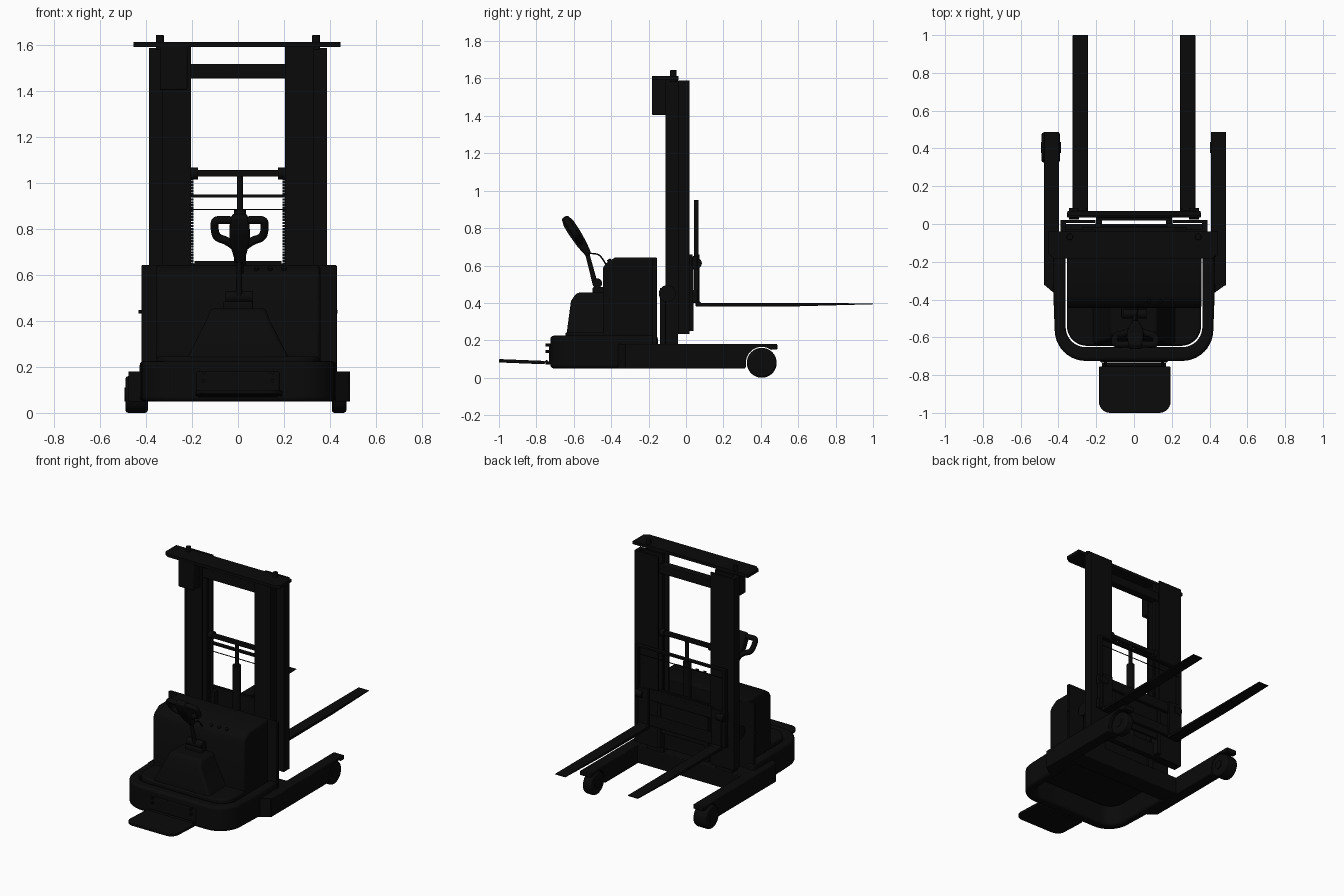
import bpy, bmesh, math
from mathutils import Vector

if "Cube" in bpy.data.objects:
    bpy.data.objects.remove(bpy.data.objects["Cube"])

black = bpy.data.materials.new("black_paint")
black.diffuse_color = (0.003, 0.003, 0.003, 1)
black.use_nodes = True
black.node_tree.nodes["Principled BSDF"].inputs["Base Color"].default_value = black.diffuse_color


def finish(name, bm, bevel=0.0, segs=2):
    bmesh.ops.recalc_face_normals(bm, faces=bm.faces)
    me = bpy.data.meshes.new(name)
    bm.to_mesh(me)
    bm.free()
    ob = bpy.data.objects.new(name, me)
    bpy.context.collection.objects.link(ob)
    me.materials.append(black)
    if bevel:
        m = ob.modifiers.new("bevel", "BEVEL")
        m.width, m.segments, m.limit_method = bevel, segs, "ANGLE"
        m.angle_limit = math.radians(40)
    return ob


def loft(name, rings, bevel=0.0, segs=2):
    """Skin between equal-length closed rings and cap both ends."""
    bm = bmesh.new()
    vs = [[bm.verts.new(p) for p in r] for r in rings]
    n = len(rings[0])
    for a, b in zip(vs, vs[1:]):
        for i in range(n):
            j = (i + 1) % n
            bm.faces.new((a[i], a[j], b[j], b[i]))
    bm.faces.new(vs[0])
    bm.faces.new(vs[-1])
    return finish(name, bm, bevel, segs)


def box(name, x, y, z, bevel=0.0):
    r = [(x[0], y[0]), (x[1], y[0]), (x[1], y[1]), (x[0], y[1])]
    return plan(name, r, z[0], z[1], bevel)


def plan(name, pts, z0, z1, bevel=0.0, segs=2):
    return loft(name, [[(x, y, z) for x, y in pts] for z in (z0, z1)], bevel, segs)


def side(name, pts, x0, x1, bevel=0.0, segs=2):
    return loft(name, [[(x, y, z) for y, z in pts] for x in (x0, x1)], bevel, segs)


def rod(name, a, b, r, r2=None, n=20, bevel=0.0):
    a, b = Vector(a), Vector(b)
    d = b - a
    bm = bmesh.new()
    bmesh.ops.create_cone(bm, cap_ends=True, segments=n, radius1=r,
                          radius2=r if r2 is None else r2, depth=d.length)
    q = d.to_track_quat("Z", "Y").to_matrix().to_4x4()
    q.translation = (a + b) / 2
    bmesh.ops.transform(bm, matrix=q, verts=bm.verts)
    return finish(name, bm, bevel)


def arc(cx, cy, r, a0, a1, n=10):
    return [(cx + r * math.cos(math.radians(a0 + (a1 - a0) * i / n)),
             cy + r * math.sin(math.radians(a0 + (a1 - a0) * i / n))) for i in range(n + 1)]


def tube(name, pts, r):
    cu = bpy.data.curves.new(name, "CURVE")
    cu.dimensions, cu.bevel_depth, cu.bevel_resolution = "3D", r, 3
    cu.use_fill_caps = True
    sp = cu.splines.new("NURBS")
    sp.points.add(len(pts) - 1)
    for p, c in zip(sp.points, pts):
        p.co = (*c, 1)
    sp.order_u, sp.use_endpoint_u = 3, True
    ob = bpy.data.objects.new(name, cu)
    bpy.context.collection.objects.link(ob)
    cu.materials.append(black)


def mx(pts):
    return [(-x, y) for x, y in reversed(pts)]


# Chassis skirt: U-shaped shell with rounded corners
outer = [(0.425, -0.15), (0.428, -0.35)] + arc(0.255, -0.56, 0.165, 0, -90)
inner = [(0.362, -0.15)] + arc(0.255, -0.545, 0.107, 0, -90)
plan("chassis_skirt", outer + mx(outer) + mx(inner)[::-1] + inner[::-1], 0.05, 0.225, 0.018, 3)

# Inner body: low shelf, tapered hood, tall rear housing and back plate
shelf = [(0.355, -0.16)] + arc(0.25, -0.54, 0.105, 0, -90)
plan("battery_shelf", shelf + mx(shelf), 0.18, 0.245, 0.012)
loft("hood", [[(-w, f, z), (w, f, z), (w, -0.42, z), (-w, -0.42, z)]
              for w, f, z in ((0.225, -0.64, 0.23), (0.21, -0.635, 0.26),
                              (0.135, -0.615, 0.41), (0.12, -0.585, 0.455))], 0.015, 3)
side("rear_housing", [(-0.445, 0.2), (-0.445, 0.585), (-0.43, 0.61), (-0.38, 0.643),
                      (-0.158, 0.643), (-0.158, 0.2)], -0.355, 0.358, 0.015, 3)
box("back_plate", (-0.42, 0.43), (-0.18, -0.156), (0.1, 0.643), 0.004)
for i, x in enumerate((0.08, 0.14, 0.2)):
    rod(f"panel_button_{i}", (x, -0.4, 0.61), (x, -0.414, 0.633), 0.011, n=12)

# Bumper panel and fold-down platform
box("bumper_panel", (-0.18, 0.18), (-0.732, -0.715), (0.07, 0.18), 0.006)
plat = arc(0.13, -0.94, 0.06, 0, -90, 6)
plat = [(0.19, -0.755)] + plat + mx(plat) + [(-0.19, -0.755)]
ob = plan("platform", [(x + 0.004, y) for x, y in plat], 0.0, 0.018, 0.004)
for v in ob.data.vertices:
    v.co.z += 0.072 - (v.co.y + 0.755) * 0.04
rod("platform_hinge", (-0.17, -0.745, 0.085), (0.17, -0.745, 0.085), 0.009)
for s in (1, -1):
    for z in (0.08, 0.14, 0.175):
        rod("hinge_bolt", (s * 0.15, -0.72, z), (s * 0.15, -0.75, z), 0.008, n=10)

# Straddle legs with wheel arches, wheels and cross frame
leg = [(-0.325, 0.05), (0.318, 0.05)] + arc(0.405, 0.08, 0.085, 190, 55, 14) + \
      [(0.488, 0.15), (0.488, 0.18), (-0.325, 0.18)]
for s, n, dx, w0, w1 in ((1, "right", 0.003, 0.408, 0.472), (-1, "left", -0.008, 0.392, 0.49)):
    a, b = sorted((s * (0.405 + dx), s * (0.485 + dx)))
    side(n + "_leg", leg, a, b, 0.004)
    plan(n + "_leg_gusset", [(s * x, y) for x, y in
         ((0.38, -0.365), (0.425, -0.365), (0.485 + dx, -0.32), (0.38, -0.32))], 0.05, 0.18)
    rod(n + "_wheel", (s * w0, 0.405, 0.08), (s * w1, 0.405, 0.08), 0.08, n=40, bevel=0.012)
    rod(n + "_hub", (s * (w0 - 0.006), 0.405, 0.08), (s * (w1 + 0.003), 0.405, 0.08), 0.03)
    rod(n + "_side_latch", (s * 0.41, -0.168, 0.44), (s * 0.433, -0.168, 0.44), 0.008, n=12)
box("cross_frame", (-0.42, 0.42), (-0.17, -0.04), (0.055, 0.18), 0.005)


# Mast: nested channel rails, chains, rollers and top covers
def channel(name, s, x0, x1, y0, y1, z0, z1, t=0.014):
    pts = [(x1, y0), (x1, y1), (x0, y1), (x0, y1 - t), (x1 - 2 * t, y1 - t),
           (x1 - 2 * t, y0 + t), (x0, y0 + t), (x0, y0)]
    plan(name, [(s * x, y) for x, y in pts], z0, z1)


for s, n in ((1, "right"), (-1, "left")):
    channel(n + "_front_rail", s, 0.205, 0.33, -0.11, -0.042, 0.12, 1.6)
    channel(n + "_rear_rail", s, 0.205, 0.388, -0.043, 0.02, 0.235, 1.588)
    rod(n + "_top_pin", (s * 0.34, -0.068, 1.58), (s * 0.34, -0.068, 1.645), 0.017, bevel=0.003)
    ob = box(n + "_lift_chain", (s * 0.2 - 0.006, s * 0.2 + 0.006), (-0.03, -0.022), (0.45, 0.46))
    m = ob.modifiers.new("links", "ARRAY")
    m.count, m.use_relative_offset, m.use_constant_offset = 46, False, True
    m.constant_offset_displace = (0, 0, 0.0128)
    rod(n + "_chain_roller", (s * 0.175, -0.02, 1.042), (s * 0.205, -0.02, 1.042), 0.026)
    rod(n + "_mast_motor", (s * 0.2, -0.1, 0.45), (s * 0.36, -0.1, 0.45), 0.045, n=28)
    rod(n + "_lift_post", (s * 0.25, -0.078, 0.15), (s * 0.25, -0.078, 1.56), 0.018)
box("left_top_box", (-0.34, -0.22), (-0.183, -0.105), (1.405, 1.6), 0.006)
plan("top_plate", [(-0.455, -0.16), (-0.42, -0.183), (0.41, -0.183), (0.445, -0.16),
                   (0.445, -0.04), (-0.455, -0.04)], 1.592, 1.613)
box("upper_crossbar", (-0.28, 0.28), (-0.07, -0.015), (1.456, 1.518), 0.004)
box("lower_crossplate", (-0.32, 0.32), (-0.14, -0.11), (0.16, 0.48), 0.005)
box("lower_tie", (-0.38, 0.38), (-0.04, 0.0), (0.24, 0.34))

# Centre lift cylinder and crosshead
rod("lift_cylinder", (0.008, -0.025, 0.24), (0.008, -0.025, 0.885), 0.026)
rod("lift_piston", (0.008, -0.025, 0.88), (0.008, -0.025, 1.045), 0.013)
box("crosshead", (-0.2, 0.2), (-0.038, -0.01), (1.028, 1.056), 0.004)

# Fork carriage, backrest and forks
for n, z0, z1 in (("lower", 0.4, 0.47), ("upper", 0.58, 0.65)):
    box(n + "_carriage_bar", (-0.355, 0.355), (0.035, 0.062), (z0, z1), 0.004)
box("carriage_plate", (-0.19, 0.19), (0.018, 0.034), (0.36, 0.66))
box("backrest_top", (-0.35, 0.35), (0.042, 0.068), (0.938, 0.95))
rod("backrest_wire", (-0.35, 0.055, 0.885), (0.35, 0.055, 0.885), 0.003, n=8)
fork = [(0.052, 0.382), (0.06, 0.38), (0.6, 0.382), (1.0, 0.393), (1.0, 0.398),
        (0.08, 0.4), (0.072, 0.41), (0.072, 0.66), (0.052, 0.66)]
for s, n in ((1, "right"), (-1, "left")):
    a, b = sorted((s * 0.243, s * 0.325))
    side(n + "_fork", fork, a, b, 0.002, 1)
    a, b = sorted((s * 0.33, s * 0.352))
    box(n + "_backrest_post", (a, b), (0.042, 0.068), (0.4, 0.95))
    rod(n + "_carriage_roller", (s * 0.29, 0.055, 0.612), (s * 0.345, 0.055, 0.612), 0.03)
    a, b = sorted((s * 0.17, s * 0.2))
    box(n + "_carriage_guide", (a, b), (-0.02, 0.04), (0.25, 0.64))

# Tiller: pivot base, shaft, head and handle loops
box("tiller_base", (-0.065, 0.065), (-0.5, -0.43), (0.44, 0.485), 0.008)
rod("tiller_pivot", (-0.055, -0.475, 0.505), (0.065, -0.475, 0.505), 0.026)
rod("tiller_shaft", (0.005, -0.485, 0.5), (0.005, -0.535, 0.69), 0.014, 0.011)
H, U, W = Vector((0.007, -0.525, 0.665)), Vector((0, -0.54, 0.84)), Vector((0, 0.84, 0.54))


def hp(a, b, c=0.0):
    return H + Vector((a, 0, 0)) + U * b + W * c


loft("tiller_head", [[hp(-w, b, -t), hp(w, b, -t), hp(w, b, t), hp(-w, b, t)]
     for w, b, t in ((0.018, -0.01, 0.016), (0.034, 0.06, 0.027), (0.045, 0.13, 0.031),
                     (0.042, 0.19, 0.03), (0.032, 0.232, 0.018))], 0.01, 3)
for s, n in ((1, "right"), (-1, "left")):
    tube(n + "_handle_loop", [hp(s * a, b) for a, b in
         ((0.0, 0.205), (0.07, 0.208), (0.108, 0.208), (0.11, 0.16), (0.1, 0.115), (0.05, 0.1), (0.0, 0.05))], 0.018)
tube("tiller_cable", [(0.01, -0.53, 0.665), (0.015, -0.49, 0.665), (0.02, -0.455, 0.655),
                      (0.02, -0.425, 0.6)], 0.004)

# Smooth round surfaces, keep sharp edges
bpy.ops.object.select_all(action="DESELECT")
for ob in bpy.context.scene.objects:
    if ob.type == "MESH":
        ob.select_set(True)
        bpy.context.view_layer.objects.active = ob
bpy.ops.object.shade_smooth_by_angle(angle=math.radians(35))
